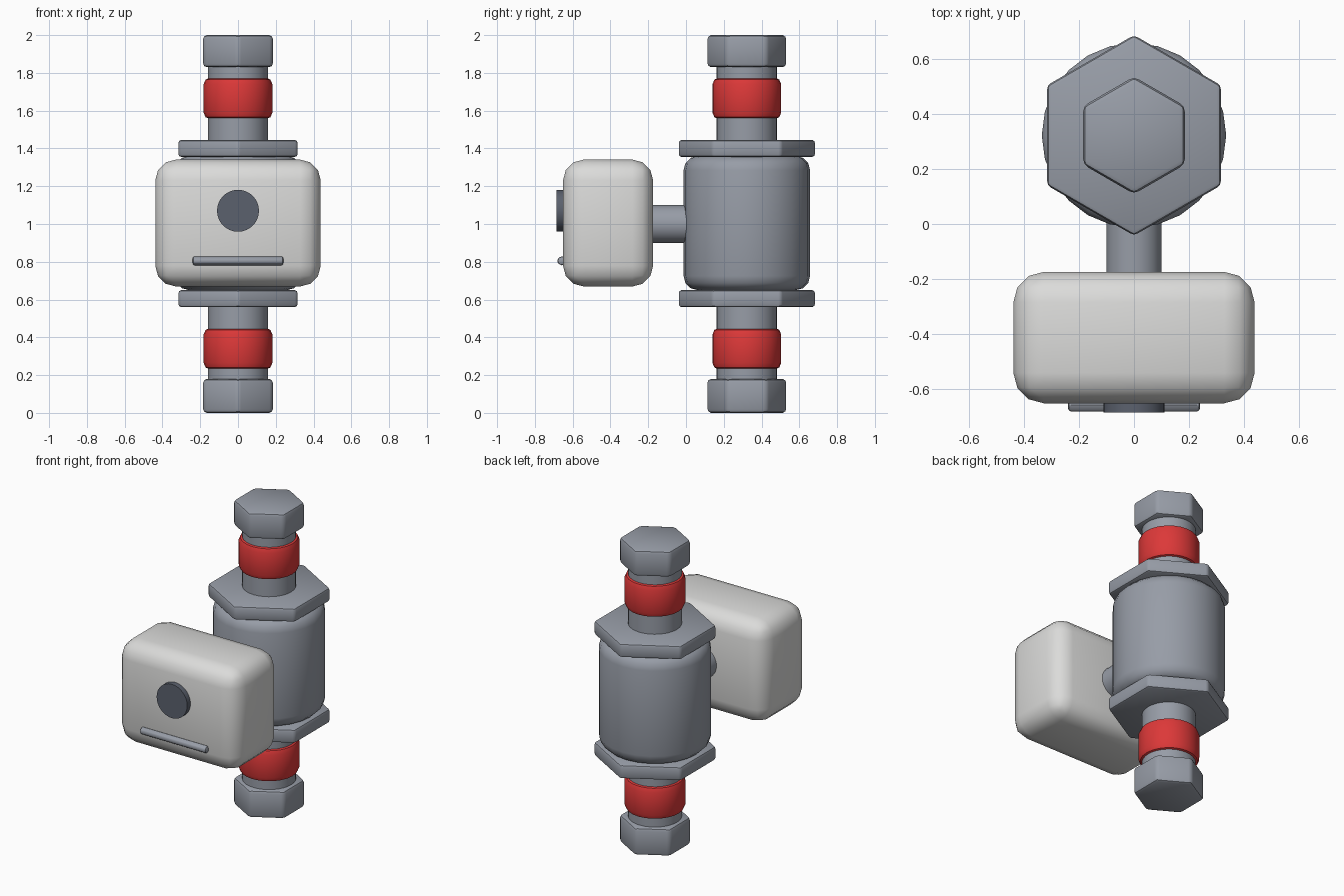
import bpy, bmesh, math
from mathutils import Matrix

if "Cube" in bpy.data.objects:
    bpy.data.objects.remove(bpy.data.objects["Cube"])

AXIS_Y = 0.322  # the pipe axis stands behind the centre


def material(name, rgb):
    m = bpy.data.materials.new(name)
    m.diffuse_color = (*rgb, 1)
    m.use_nodes = True
    m.node_tree.nodes["Principled BSDF"].inputs["Base Color"].default_value = m.diffuse_color
    return m


STEEL = material("steel_grey", (0.31, 0.335, 0.385))
RED = material("red", (0.72, 0.04, 0.04))
SHELL = material("light_grey", (0.71, 0.71, 0.70))
DARK = material("dark_slate", (0.105, 0.12, 0.155))


def finish(name, bm, mat, bevel, segments):
    # Round the sharp edges, then smooth by angle
    if bevel:
        sharp = [e for e in bm.edges if e.calc_face_angle(0) > math.radians(30)]
        bmesh.ops.bevel(bm, geom=sharp, offset=bevel, segments=segments,
                        profile=0.5, affect='EDGES', clamp_overlap=True)
    mesh = bpy.data.meshes.new(name)
    bm.to_mesh(mesh)
    bm.free()
    mesh.materials.append(mat)
    obj = bpy.data.objects.new(name, mesh)
    bpy.context.collection.objects.link(obj)
    bpy.ops.object.select_all(action='DESELECT')
    obj.select_set(True)
    bpy.context.view_layer.objects.active = obj
    bpy.ops.object.shade_smooth_by_angle(angle=math.radians(35))
    return obj


def prism(name, radius, length, centre, mat, sides=24, axis='Z', bevel=0, segments=2):
    bm = bmesh.new()
    turn = {'Z': Matrix.Rotation(0, 4, 'Z'),
            'Y': Matrix.Rotation(math.pi / 2, 4, 'X'),
            'X': Matrix.Rotation(math.pi / 2, 4, 'Y')}[axis]
    bmesh.ops.create_cone(bm, cap_ends=True, segments=sides, radius1=radius,
                          radius2=radius, depth=length,
                          matrix=Matrix.Translation(centre) @ turn)
    return finish(name, bm, mat, bevel, segments)


def upright(name, radius, z0, z1, mat, **kw):
    return prism(name, radius, z1 - z0, (0, AXIS_Y, (z0 + z1) / 2), mat, **kw)


# Valve body and the pipe through it
upright("valve_body", 0.335, 0.65, 1.36, STEEL, bevel=0.075, segments=3)
upright("pipe", 0.16, 0.005, 1.995, STEEL, sides=32)

# Fittings, mirrored about mid height
for end in ("lower", "upper"):
    def span(a, b):
        return (a, b) if end == "lower" else (2.005 - b, 2.005 - a)
    z0, z1 = (0, 0.18) if end == "lower" else (1.83, 2.0)
    upright(end + "_end_nut", 0.213, z0, z1, STEEL, sides=6, bevel=0.02)
    upright(end + "_red_collar", 0.182, *span(0.23, 0.45), RED, bevel=0.035)
    upright(end + "_hex_flange", 0.364, *span(0.56, 0.65), STEEL, sides=6, bevel=0.015)

# Neck joining the body to the control box
prism("neck", 0.10, 0.45, (0, -0.025, 1.0), STEEL, axis='Y')

# Rounded control box
bm = bmesh.new()
bmesh.ops.create_cube(bm, size=1, matrix=Matrix.Translation((0, -0.4125, 1.005))
                      @ Matrix.Diagonal((0.876, 0.477, 0.672, 1)))
finish("control_box", bm, SHELL, 0.11, 3)

# Dial and indicator bar on the front
prism("front_dial", 0.111, 0.05, (0, -0.66, 1.07), DARK, sides=32, axis='Y')
prism("indicator_bar", 0.024, 0.48, (0, -0.657, 0.805), STEEL, sides=12,
      axis='X', bevel=0.012)
